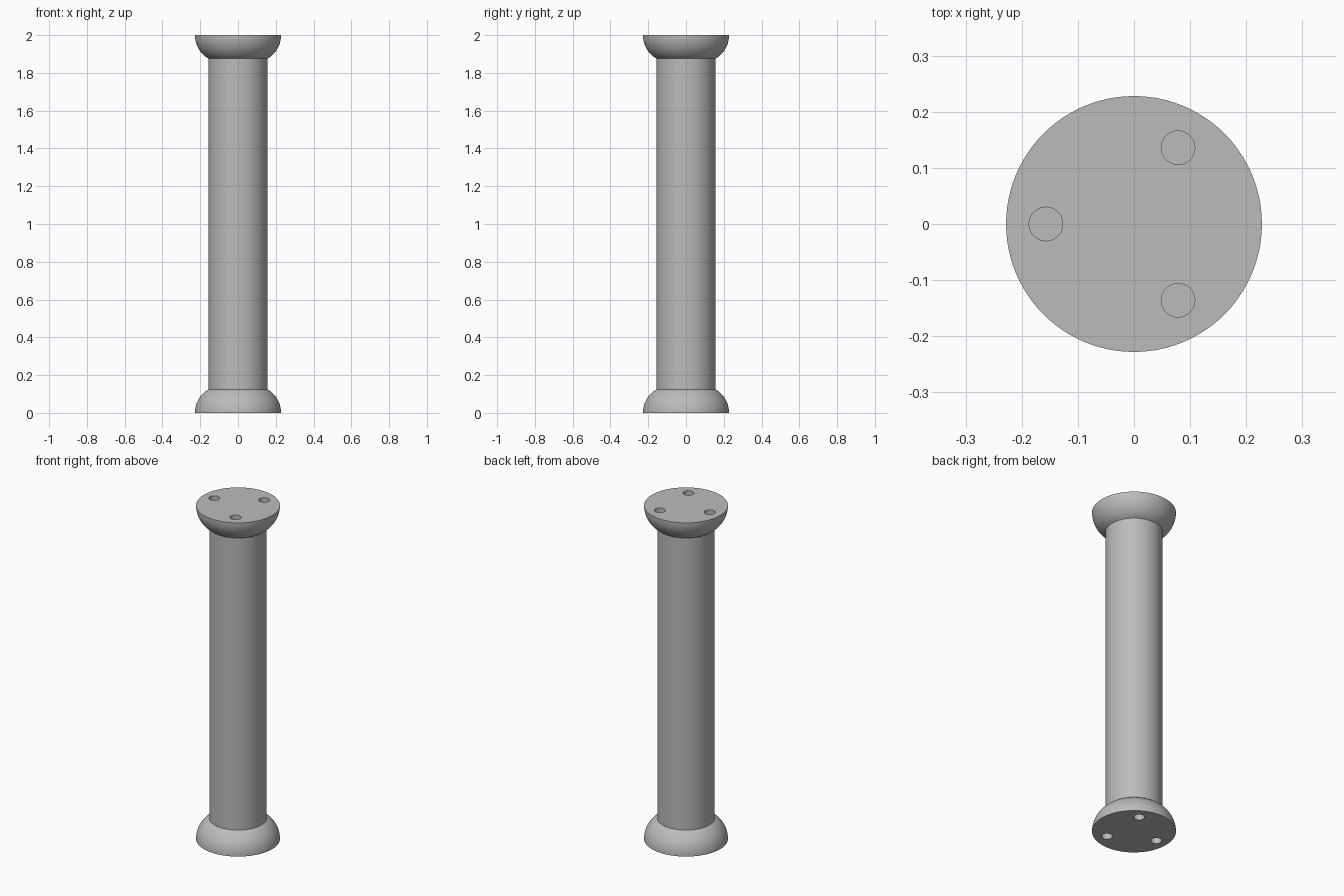
import bpy, bmesh, math

if "Cube" in bpy.data.objects:
    bpy.data.objects.remove(bpy.data.objects["Cube"])

HEIGHT, CAP_H = 2.0, 0.125
CAP_R, SHAFT_R = 0.228, 0.156
HOLE_R, HOLE_RING, HOLE_DEPTH = 0.03, 0.157, 0.05
SEGMENTS = 96

grey = bpy.data.materials.new("grey")
grey.diffuse_color = (0.5, 0.5, 0.5, 1)
grey.use_nodes = True
grey.node_tree.nodes["Principled BSDF"].inputs["Base Color"].default_value = grey.diffuse_color


def lathe(name, profile, segments=SEGMENTS, centre=(0, 0)):
    """Closed solid turned from (radius, height) points listed bottom to top."""
    bm = bmesh.new()
    rings = []
    for r, z in profile:
        rings.append([bm.verts.new((centre[0] + r * math.cos(2 * math.pi * i / segments),
                                    centre[1] + r * math.sin(2 * math.pi * i / segments), z))
                      for i in range(segments)])
    for low, high in zip(rings, rings[1:]):
        for i in range(segments):
            j = (i + 1) % segments
            bm.faces.new((low[i], low[j], high[j], high[i]))
    bm.faces.new(rings[0][::-1])
    bm.faces.new(rings[-1])
    mesh = bpy.data.meshes.new(name)
    bm.to_mesh(mesh)
    bm.free()
    obj = bpy.data.objects.new(name, mesh)
    bpy.context.collection.objects.link(obj)
    mesh.materials.append(grey)
    return obj


def select_only(obj):
    bpy.ops.object.select_all(action='DESELECT')
    obj.select_set(True)
    bpy.context.view_layer.objects.active = obj


def smooth(obj):
    select_only(obj)
    bpy.ops.object.shade_smooth_by_angle(angle=math.radians(30))


def drill(obj, z):
    """Three blind screw holes centred on the flat end at height z."""
    for k in range(3):
        a = math.radians(60 + 120 * k)
        cutter = lathe("hole_cutter", [(HOLE_R, z - HOLE_DEPTH), (HOLE_R, z + HOLE_DEPTH)], 32,
                       (HOLE_RING * math.cos(a), HOLE_RING * math.sin(a)))
        cutter.hide_render = True
        mod = obj.modifiers.new("hole", 'BOOLEAN')
        mod.operation, mod.solver, mod.object = 'DIFFERENCE', 'EXACT', cutter
        select_only(obj)
        bpy.ops.object.modifier_apply(modifier=mod.name)
        bpy.data.objects.remove(cutter)


# rounded flange outline: an arc that leaves the flat end vertically
arc_c = (CAP_R ** 2 - SHAFT_R ** 2 - CAP_H ** 2) / (2 * (CAP_R - SHAFT_R))
arc_r = CAP_R - arc_c
end = math.asin(CAP_H / arc_r)
arc = [(arc_c + arc_r * math.cos(end * i / 14), arc_r * math.sin(end * i / 14)) for i in range(15)]

# bottom and top flanges
bottom = lathe("bottom_flange", arc)
drill(bottom, 0)
smooth(bottom)
top = lathe("top_flange", [(r, HEIGHT - z) for r, z in reversed(arc)])
drill(top, HEIGHT)
smooth(top)

# straight round shaft
smooth(lathe("shaft", [(SHAFT_R, CAP_H), (SHAFT_R, HEIGHT - CAP_H)]))
